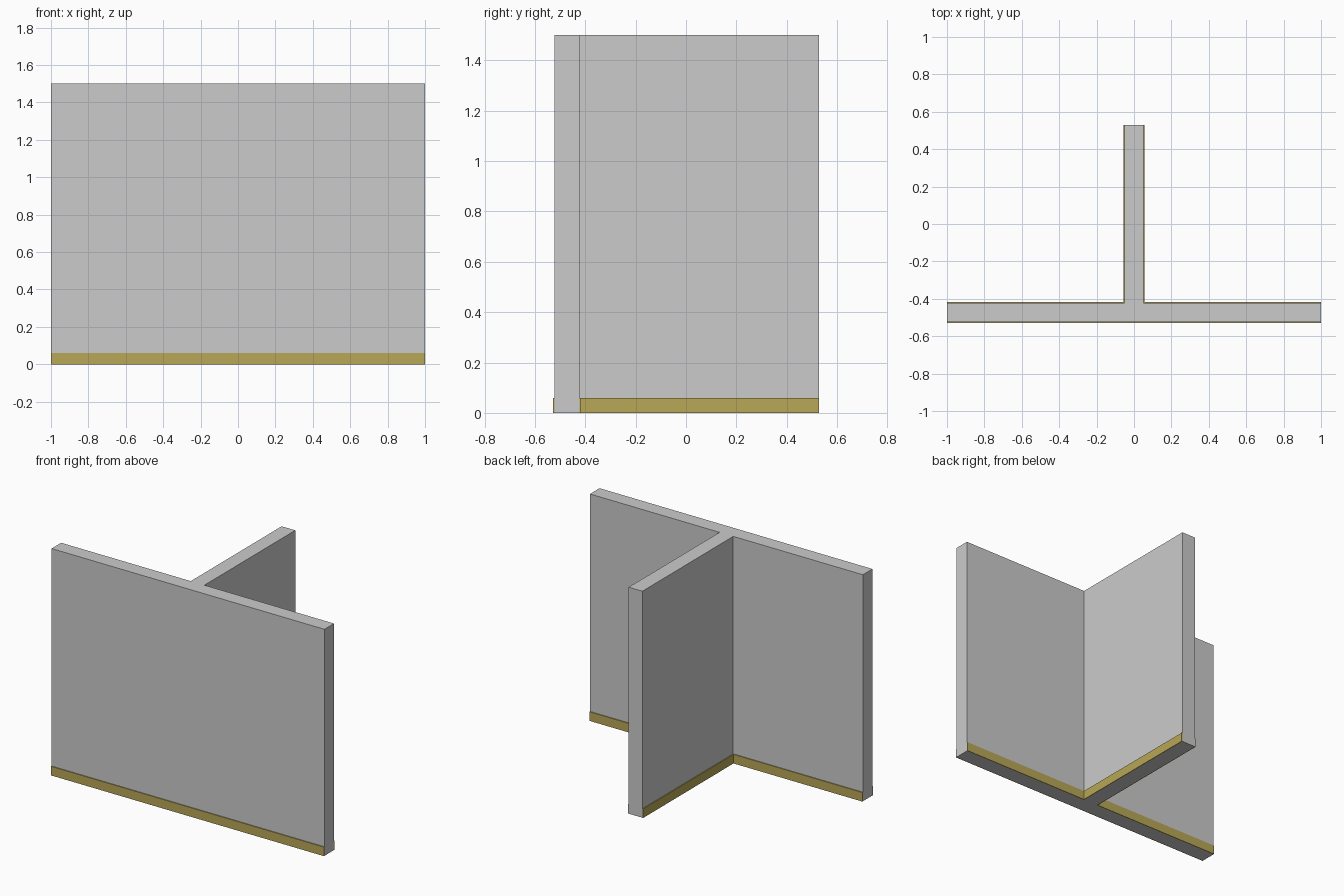
import bpy, bmesh

if "Cube" in bpy.data.objects:
    bpy.data.objects.remove(bpy.data.objects["Cube"])

H, SKIRT_H = 1.5, 0.06      # wall and skirting heights
T, P = 0.05, 0.006          # half wall thickness, skirting projection
Y0, Y1, Y2 = -0.523, -0.423, 0.528   # front face, back face, stem end


def material(name, rgb):
    m = bpy.data.materials.new(name)
    m.diffuse_color = (*rgb, 1)
    m.use_nodes = True
    m.node_tree.nodes["Principled BSDF"].inputs["Base Color"].default_value = m.diffuse_color
    return m


grey = material("wall grey", (0.6, 0.6, 0.6))
gold = material("skirting gold", (0.48, 0.39, 0.095))


def prism(name, outline, height, mat):
    bm = bmesh.new()
    face = bm.faces.new([bm.verts.new((x, y, 0)) for x, y in outline])
    ext = bmesh.ops.extrude_face_region(bm, geom=[face])
    verts = [v for v in ext["geom"] if isinstance(v, bmesh.types.BMVert)]
    bmesh.ops.translate(bm, verts=verts, vec=(0, 0, height))
    bmesh.ops.recalc_face_normals(bm, faces=bm.faces)
    me = bpy.data.meshes.new(name)
    bm.to_mesh(me)
    bm.free()
    me.materials.append(mat)
    bpy.context.collection.objects.link(bpy.data.objects.new(name, me))


def plate(name, x0, x1, y0, y1):
    prism(name, [(x0, y0), (x1, y0), (x1, y1), (x0, y1)], SKIRT_H, gold)


# T-shaped wall
prism("wall", [(-1, Y0), (1, Y0), (1, Y1), (T, Y1), (T, Y2),
               (-T, Y2), (-T, Y1), (-1, Y1)], H, grey)

# Skirting strips along the wall faces, ends left bare
plate("front_skirting", -1, 1, Y0 - P, Y0)
for side, s in (("left", -1), ("right", 1)):
    plate(side + "_back_skirting", *sorted((s * (T + P), s)), Y1, Y1 + P)
    plate(side + "_stem_skirting", *sorted((s * T, s * (T + P))), Y1, Y2)
